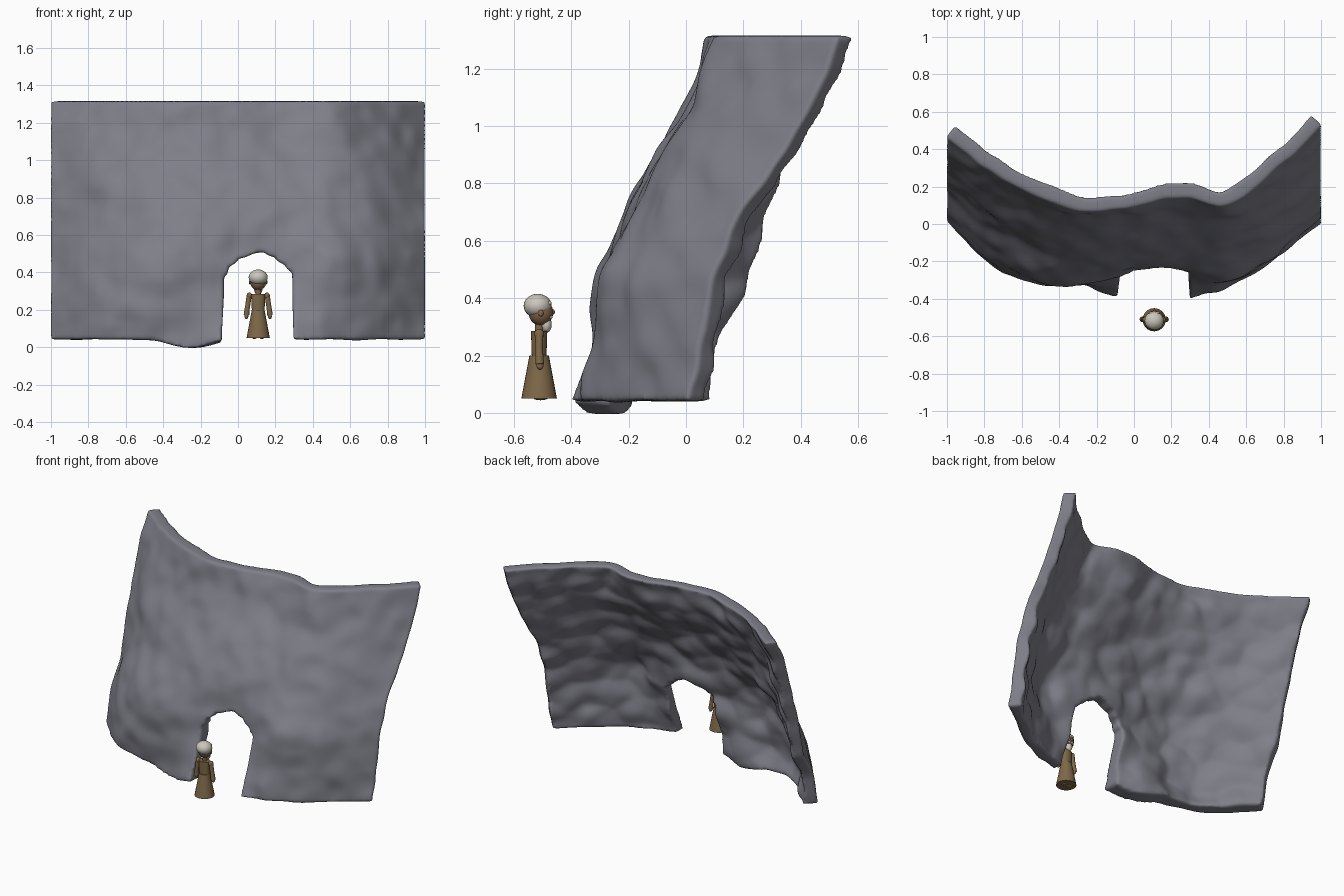
import bpy
import bmesh
import math
from mathutils import Vector, noise

if "Cube" in bpy.data.objects:
    bpy.data.objects.remove(bpy.data.objects["Cube"])


def make_material(name, colour):
    mat = bpy.data.materials.new(name)
    mat.use_nodes = True
    rgba = (*colour, 1)
    mat.diffuse_color = rgba
    mat.node_tree.nodes["Principled BSDF"].inputs["Base Color"].default_value = rgba
    return mat


stone = make_material("grey stone", (0.21, 0.21, 0.25))
cloth = make_material("brown cloth", (0.21, 0.14, 0.065))
skin = make_material("tan skin", (0.22, 0.13, 0.07))
hair = make_material("pale hair", (0.6, 0.57, 0.5))

# Depth of the cliff face in hundredths: rows rise evenly, columns run along x
DEPTH = [
    [2, -22, -30, -34, -42, -42, -33, -19, 2],
    [7, -21, -32, -32, -31, -32, -31, -18, 5],
    [18, -13, -30, -31, -25, -25, -30, -16, 9],
    [23, 0, -16, -23, -22, -20, -18, -6, 18],
    [29, 7, -5, -11, -11, -9, -7, 6, 33],
    [36, 18, 7, 1, 2, 5, 3, 18, 44],
    [48, 28, 15, 7, 9, 15, 10, 29, 54],
]
BASE, TOP = 0.04, 1.315


def spline(values, t):
    """Catmull-Rom through evenly spaced values, t from 0 to 1."""
    last = len(values) - 1
    s = min(max(t, 0), 1) * last
    i = min(int(s), last - 1)
    f = s - i
    b, c = values[i], values[i + 1]
    a = values[i - 1] if i > 0 else 2 * b - c
    d = values[i + 2] if i + 2 <= last else 2 * c - b
    return b + f * ((c - a) + f * ((2 * a - 5 * b + 4 * c - d)
                                   + f * (3 * (b - c) + d - a))) / 2


def depth(x, z):
    t = (z - BASE) / (TOP - BASE)
    return spline([spline(row, (x + 1) / 2) for row in DEPTH], t) / 100


def hump(x, z, centre_x, centre_z, width, height):
    return math.exp(-((x - centre_x) / width) ** 2 - ((z - centre_z) / height) ** 2)


def wall_point(u, v, is_back):
    dip = 0.044 * math.exp(-((u + 0.26) / 0.13) ** 2)
    low = BASE - dip + 0.008 * noise.noise(Vector((u * 7, 0, 3)))
    z = low + (TOP - low) * (v + 1) / 2
    p = Vector((u, depth(u, z), z))
    bump = 0.012 * noise.noise(p * 4) + 0.018 * noise.noise(p * 8)
    if is_back:
        # Step inward along the plan normal, with pillow lumps fading at the top
        slope = (depth(u + 0.06, z) - depth(u - 0.06, z)) / 0.12
        if abs(u) > 0.94:
            slope = (depth(u, z) - depth(u * 0.9, z)) / (u * 0.1)
        cell = noise.voronoi(Vector((u * 4.5, p.y * 4.5, z * 6.5)))[0][0]
        lump = 0.045 * (0.45 - cell) * min(1, 0.3 + (TOP - z) * 5)
        # Buttress beside the arch, a small collar, and a flared foot
        lump += 0.045 * hump(u, z, -0.28, 0.16, 0.2, 0.25)
        lump += 0.025 * hump(u, z, 0.36, 0.42, 0.06, 0.06)
        if u < 0:
            lump += 0.015 * hump(u, z, u, BASE, 1, 0.06)
        p += Vector((-slope, 1, 0)).normalized() * (0.08 + lump)
    p.y += bump
    p.x *= 1.007
    return p


def add_object(name, bm, mat=None):
    mesh = bpy.data.meshes.new(name)
    bmesh.ops.recalc_face_normals(bm, faces=bm.faces[:])
    bm.to_mesh(mesh)
    bm.free()
    if mat:
        mesh.materials.append(mat)
    ob = bpy.data.objects.new(name, mesh)
    bpy.context.collection.objects.link(ob)
    return ob


# Cliff wall: a sheet given a back layer, then bent into shape
bm = bmesh.new()
bmesh.ops.create_grid(bm, x_segments=150, y_segments=100, size=1)
front = bm.verts[:]
made = bmesh.ops.extrude_face_region(bm, geom=bm.faces[:], use_keep_orig=True)
back = [g for g in made["geom"] if isinstance(g, bmesh.types.BMVert)]
for group, is_back in ((front, False), (back, True)):
    for vert in group:
        vert.co = wall_point(vert.co.x, vert.co.y, is_back)
wall = add_object("cliff_wall", bm, stone)

# Archway cutter
ARCH = [(-8.5, -10), (-8.5, 10), (-7.5, 28), (-7.5, 38), (-5.5, 39), (-5, 43),
        (-1, 45), (0, 47.5), (4, 48), (8, 50), (14, 51), (16, 49), (20, 48),
        (21, 46), (25, 44), (26, 42), (29, 40), (29, 28), (29.5, 12), (30, -10)]
bm = bmesh.new()
outline = [bm.verts.new((x / 100, -1, z / 100)) for x, z in ARCH]
made = bmesh.ops.extrude_face_region(bm, geom=[bm.faces.new(outline)], use_keep_orig=True)
for g in made["geom"]:
    if isinstance(g, bmesh.types.BMVert):
        g.co.y = 1
cutter = add_object("arch_cutter", bm)
cutter.hide_render = True

# Cut the arch, then round every rim
cut = wall.modifiers.new("arch", "BOOLEAN")
cut.operation = "DIFFERENCE"
cut.solver = "EXACT"
cut.object = cutter
remesh = wall.modifiers.new("remesh", "REMESH")
remesh.mode = "VOXEL"
remesh.voxel_size = 0.012
soften = wall.modifiers.new("soften", "SMOOTH")
soften.factor = 0.5
soften.iterations = 5
graph = bpy.context.evaluated_depsgraph_get()
shaped = bpy.data.meshes.new_from_object(wall.evaluated_get(graph))
wall.modifiers.clear()
wall.data = shaped
shaped.materials.clear()
shaped.materials.append(stone)
shaped.shade_smooth()
bpy.data.objects.remove(cutter)

# Standing figure, facing the archway
CENTRE = Vector((0.108, -0.512, 0))


def finish(name, mat):
    ob = bpy.context.object
    ob.name = name
    ob.data.materials.append(mat)
    bpy.ops.object.shade_smooth_by_angle(angle=math.radians(40))
    return ob


def ball(name, mat, place, size):
    bpy.ops.mesh.primitive_uv_sphere_add(segments=24, ring_count=14, radius=1,
                                         location=CENTRE + Vector(place))
    bpy.context.object.scale = size
    return finish(name, mat)


def taper(name, mat, start, end, r1, r2, flat=1):
    a, b = Vector(start), Vector(end)
    bpy.ops.mesh.primitive_cone_add(vertices=24, radius1=r1, radius2=r2,
                                    depth=(b - a).length, location=CENTRE + (a + b) / 2)
    ob = bpy.context.object
    ob.rotation_euler = (b - a).to_track_quat("Z", "Y").to_euler()
    ob.scale.y = flat
    return finish(name, mat)


taper("robe_skirt", cloth, (0, 0, 0.05), (0, 0, 0.2), 0.062, 0.034)
taper("robe_torso", cloth, (0, 0, 0.195), (0, 0, 0.285), 0.034, 0.038, 0.75)
taper("neck", skin, (0, 0, 0.28), (0, 0, 0.32), 0.014, 0.014)
ball("head", skin, (0, 0.006, 0.35), (0.043, 0.043, 0.046))
ball("hair_cap", hair, (0, -0.005, 0.373), (0.051, 0.049, 0.042))
ball("nose", skin, (0, 0.046, 0.352), (0.008, 0.009, 0.01))
ball("beard", hair, (0, 0.026, 0.308), (0.022, 0.018, 0.028))

# Mirrored parts
for side, label in ((1, "left"), (-1, "right")):
    ball(label + "_shoulder", cloth, (side * 0.047, 0, 0.275), (0.015, 0.017, 0.017))
    taper(label + "_upper_arm", cloth, (side * 0.057, 0, 0.215),
          (side * 0.048, 0, 0.278), 0.013, 0.014)
    taper(label + "_forearm", cloth, (side * 0.063, 0.002, 0.17),
          (side * 0.057, 0, 0.222), 0.015, 0.013)
    ball(label + "_hand", skin, (side * 0.063, 0.003, 0.165), (0.01, 0.012, 0.015))
    ball(label + "_foot", cloth, (side * 0.02, 0.005, 0.052), (0.014, 0.025, 0.008))
    ball(label + "_brow", hair, (side * 0.015, 0.036, 0.382), (0.014, 0.008, 0.008))
    ball(label + "_moustache", hair, (side * 0.011, 0.039, 0.334), (0.014, 0.008, 0.007))
    ball(label + "_ear", skin, (side * 0.044, 0.006, 0.348), (0.006, 0.009, 0.012))
